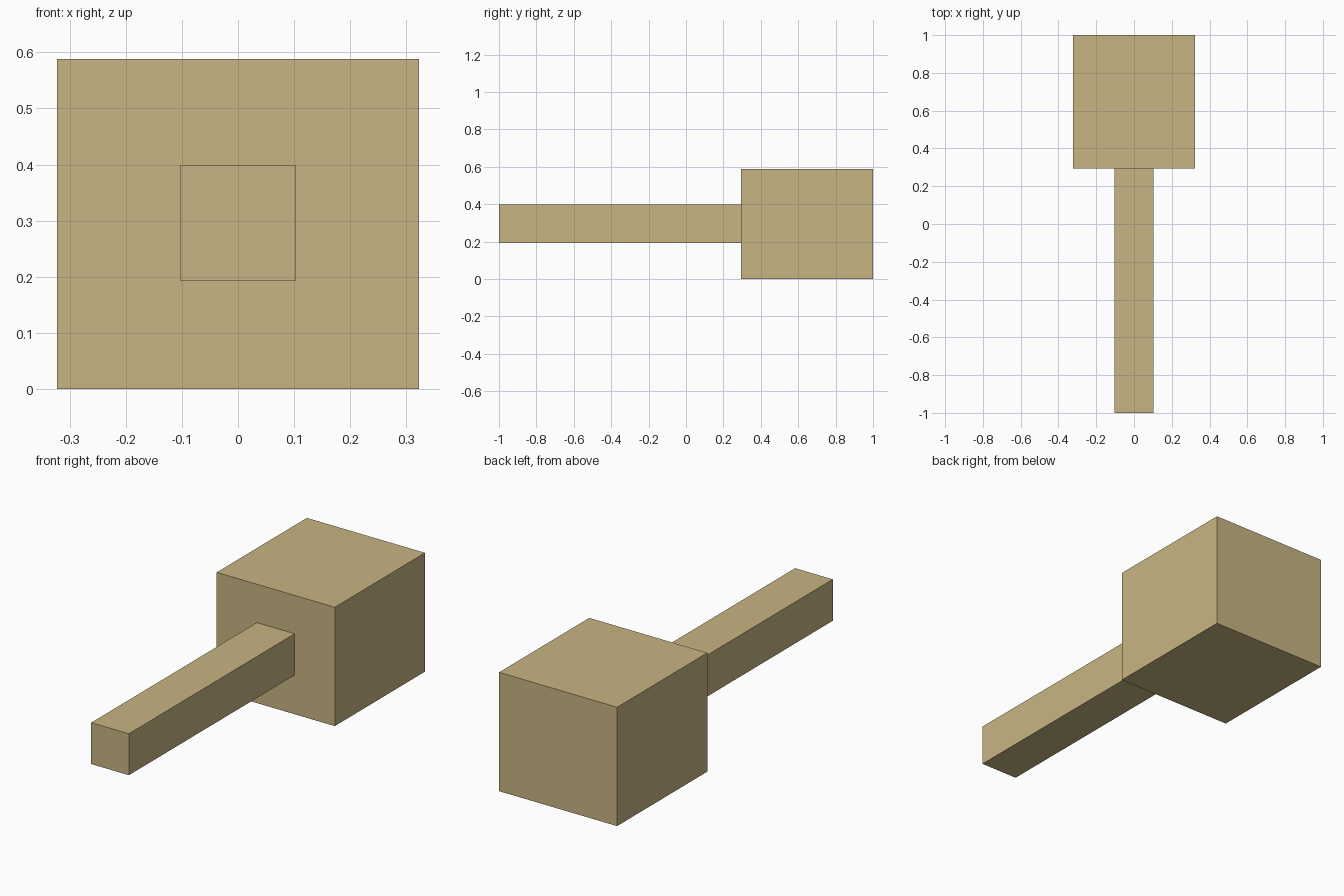
import bpy
import bmesh
from mathutils import Vector

if "Cube" in bpy.data.objects:
    bpy.data.objects.remove(bpy.data.objects["Cube"])

wood = bpy.data.materials.new("tan wood")
wood.diffuse_color = (0.578, 0.462, 0.227, 1.0)
wood.use_nodes = True
wood.node_tree.nodes["Principled BSDF"].inputs["Base Color"].default_value = wood.diffuse_color


def box(name, low, high, open_back=False):
    """Box between two corners, optionally without its +y face."""
    low, high = Vector(low), Vector(high)
    bm = bmesh.new()
    bmesh.ops.create_cube(bm, size=1.0)
    bmesh.ops.scale(bm, vec=high - low, verts=bm.verts)
    bmesh.ops.translate(bm, vec=(low + high) / 2, verts=bm.verts)
    if open_back:
        back = [f for f in bm.faces if f.normal.y > 0.9]
        bmesh.ops.delete(bm, geom=back, context='FACES_ONLY')
    mesh = bpy.data.meshes.new(name)
    bm.to_mesh(mesh)
    bm.free()
    mesh.materials.append(wood)
    obj = bpy.data.objects.new(name, mesh)
    bpy.context.collection.objects.link(obj)
    return obj


# Mallet head
box("head", (-0.323, 0.295, 0.0), (0.323, 1.0, 0.588))

# Square handle, butting against the front of the head
box("handle", (-0.103, -1.0, 0.193), (0.103, 0.295, 0.398), open_back=True)
